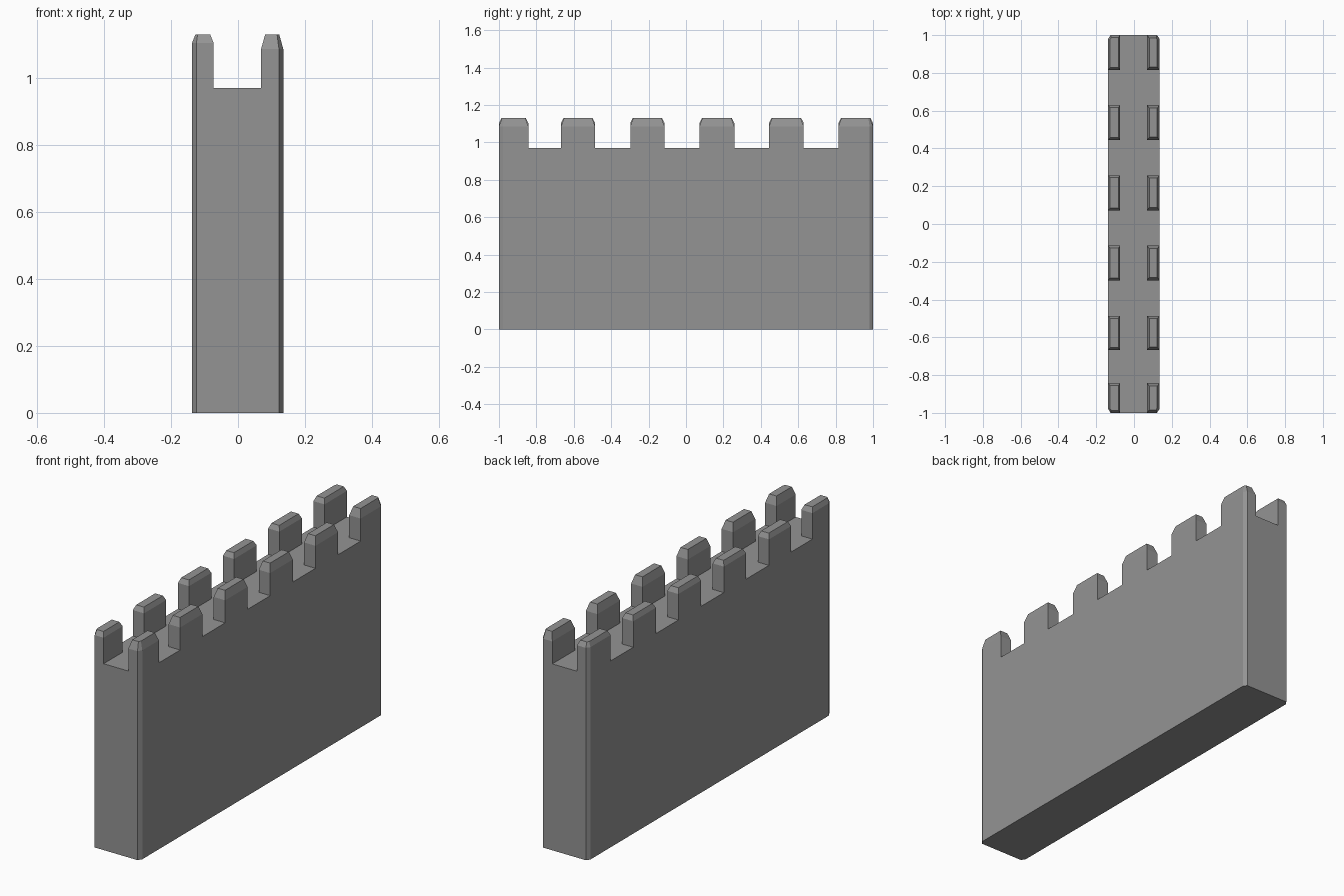
import bpy, bmesh

if "Cube" in bpy.data.objects:
    bpy.data.objects.remove(bpy.data.objects["Cube"])

X0, X1 = -0.137, 0.135          # wall faces
WALL_Z, TOP_Z = 0.969, 1.129
CUT_X, CUT_F, CUT_B = 0.013, 0.021, 0.019   # corner chamfers (x, front y, back y)

# Dark grey stone
stone = bpy.data.materials.new("dark_stone")
stone.diffuse_color = (0.296, 0.296, 0.296, 1)
stone.use_nodes = True
stone.node_tree.nodes["Principled BSDF"].inputs["Base Color"].default_value = stone.diffuse_color


def footprint(x0, x1, y0, y1, inset=0.0):
    """Counter-clockwise outline; outer wall corners are chamfered."""
    pts = []
    k = 0.5 if inset else 1
    for x, y in ((x0, y0), (x1, y0), (x1, y1), (x0, y1)):
        sx = 1 if x == x0 else -1
        sy = 1 if y == y0 else -1
        px, py = x + sx * inset, y + sy * inset * 1.3
        if x in (X0, X1) and y in (-1.0, 1.0):
            cx = px + sx * CUT_X * k
            cy = py + sy * (CUT_F if y < 0 else CUT_B) * k
            a, b = (px, cy), (cx, py)
            pts += [a, b] if sx * sy > 0 else [b, a]
        else:
            pts.append((px, py))
    return pts


def loft(name, levels, bottom=True):
    """Stack outlines of equal length into a capped solid."""
    bm = bmesh.new()
    rings = [[bm.verts.new((x, y, z)) for x, y in pts] for z, pts in levels]
    for lo, hi in zip(rings, rings[1:]):
        n = len(lo)
        for i in range(n):
            j = (i + 1) % n
            bm.faces.new((lo[i], lo[j], hi[j], hi[i]))
    bm.faces.new(rings[-1])
    if bottom:
        bm.faces.new(rings[0][::-1])
    mesh = bpy.data.meshes.new(name)
    bm.to_mesh(mesh)
    bm.free()
    mesh.materials.append(stone)
    ob = bpy.data.objects.new(name, mesh)
    bpy.context.collection.objects.link(ob)
    return ob


# Wall body with chamfered vertical corners
base = footprint(X0, X1, -1.0, 1.0)
loft("wall", [(0.0, base), (WALL_Z, base)])

# Two rows of battlements with chamfered tops
spans = [(-1.0, -0.843), (-0.668, -0.486), (-0.298, -0.115),
         (0.072, 0.258), (0.444, 0.629), (0.815, 1.0)]
rows = [("left", X0, -0.073, 0.025, 0.010), ("right", 0.069, X1, 0.043, 0.012)]
for side, x0, x1, bevel_z, inset in rows:
    for i, (y0, y1) in enumerate(spans):
        full = footprint(x0, x1, y0, y1)
        top = footprint(x0, x1, y0, y1, inset)
        loft(f"battlement_{side}_{i + 1}",
             [(WALL_Z, full), (TOP_Z - bevel_z, full), (TOP_Z, top)], bottom=False)
